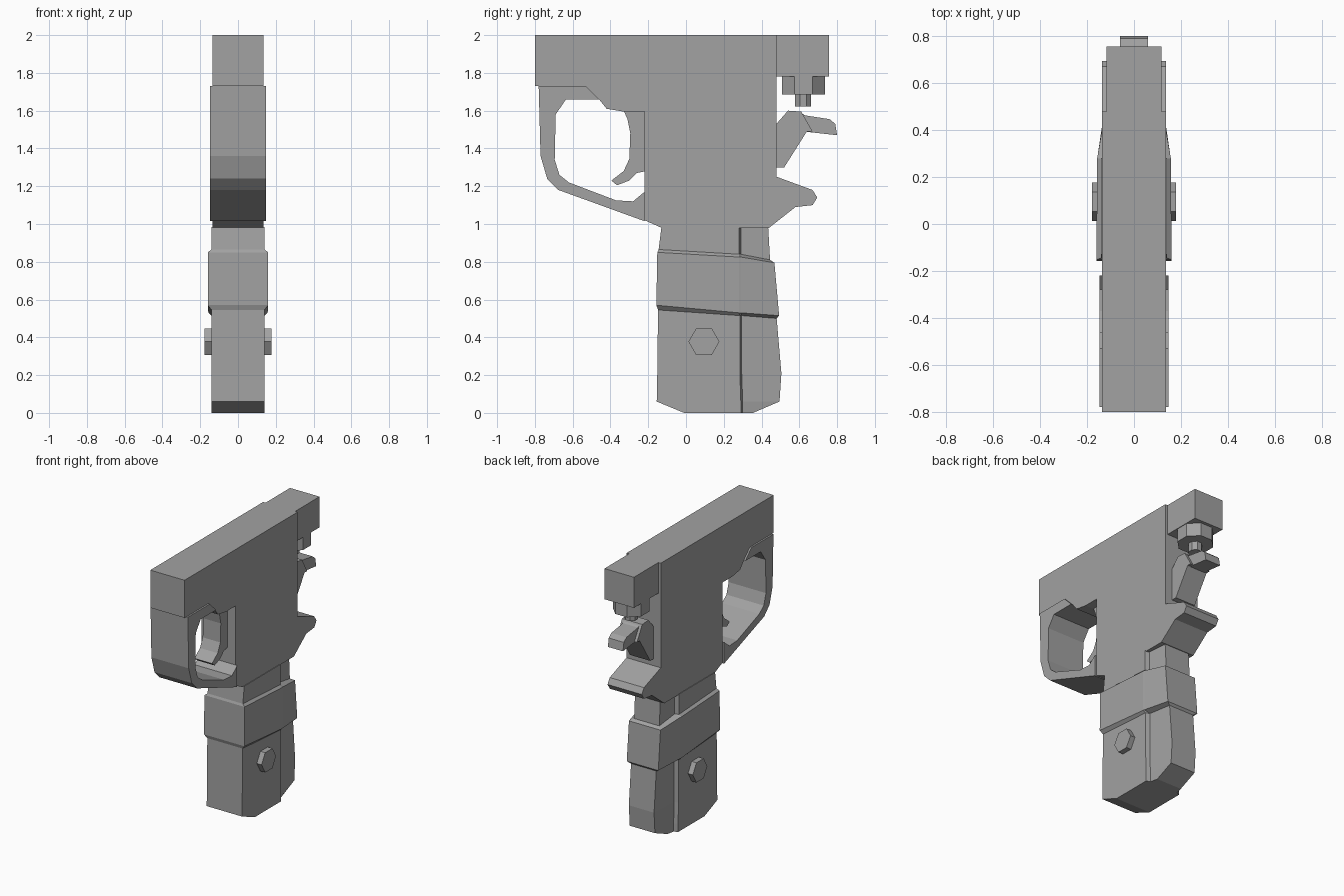
import bpy, bmesh, math
from mathutils import Matrix

if "Cube" in bpy.data.objects:
    bpy.data.objects.remove(bpy.data.objects["Cube"], do_unlink=True)

grey = bpy.data.materials.new("plain_grey")
grey.use_nodes = True
grey.diffuse_color = (0.36, 0.36, 0.36, 1)
grey.node_tree.nodes["Principled BSDF"].inputs["Base Color"].default_value = grey.diffuse_color


def finish(name, bm):
    bmesh.ops.recalc_face_normals(bm, faces=bm.faces)
    mesh = bpy.data.meshes.new(name)
    bm.to_mesh(mesh)
    bm.free()
    mesh.materials.append(grey)
    bpy.context.collection.objects.link(bpy.data.objects.new(name, mesh))


def plate(name, half, profile):
    """Side profile of (y, z) points, extruded across x."""
    bm = bmesh.new()
    face = bm.faces.new([bm.verts.new((-half, y, z)) for y, z in profile])
    ext = bmesh.ops.extrude_face_region(bm, geom=[face])
    bmesh.ops.translate(bm, vec=(2 * half, 0, 0),
                        verts=[v for v in ext["geom"] if isinstance(v, bmesh.types.BMVert)])
    finish(name, bm)


def loft(name, rings):
    """Stacked rings of (half width, y, z) points, mirrored across x."""
    bm = bmesh.new()
    loops = []
    for ring in rings:
        loops.append([bm.verts.new((x, y, z)) for x, y, z in ring] +
                     [bm.verts.new((-x, y, z)) for x, y, z in reversed(ring)])
    for low, high in zip(loops, loops[1:]):
        n = len(low)
        for i in range(n):
            j = (i + 1) % n
            bm.faces.new((low[i], low[j], high[j], high[i]))
    bm.faces.new(loops[0])
    bm.faces.new(loops[-1])
    finish(name, bm)


def bolt(name, sides, radius, depth, centre, turn=0.0, sideways=False):
    bm = bmesh.new()
    m = Matrix.Translation(centre)
    if sideways:
        m = m @ Matrix.Rotation(math.pi / 2, 4, 'Y')
    bmesh.ops.create_cone(bm, cap_ends=True, segments=sides, radius1=radius, radius2=radius,
                          depth=depth, matrix=m @ Matrix.Rotation(turn, 4, 'Z'))
    finish(name, bm)


# Main frame with the rear tang
plate("frame", 0.136, [
    (-0.8, 2), (-0.8, 1.73), (-0.53, 1.73), (-0.46, 1.66), (-0.42, 1.61), (-0.33, 1.595),
    (-0.22, 1.595), (-0.22, 1.02), (-0.13, 0.98), (0.44, 0.98), (0.58, 1.09), (0.67, 1.1),
    (0.695, 1.14), (0.67, 1.18), (0.48, 1.25), (0.48, 2)])

# Trigger guard, slightly wider than the frame
plate("trigger_guard", 0.148, [
    (-0.78, 1.73), (-0.77, 1.36), (-0.735, 1.24), (-0.675, 1.18), (-0.22, 1.015),
    (-0.22, 1.17), (-0.28, 1.12), (-0.37, 1.125), (-0.62, 1.22), (-0.67, 1.26),
    (-0.695, 1.34), (-0.69, 1.58), (-0.635, 1.66), (-0.46, 1.66), (-0.53, 1.73)])

plate("trigger", 0.07, [
    (-0.33, 1.6), (-0.21, 1.6), (-0.21, 1.28), (-0.26, 1.27), (-0.3, 1.23), (-0.365, 1.205),
    (-0.395, 1.23), (-0.33, 1.28), (-0.3, 1.345), (-0.295, 1.48), (-0.31, 1.555)])

# Hammer body and its narrower thumb spur
plate("hammer_body", 0.08, [
    (0.47, 1.52), (0.54, 1.6), (0.61, 1.595), (0.67, 1.49), (0.64, 1.49), (0.52, 1.3), (0.47, 1.3)])
plate("hammer_spur", 0.06, [
    (0.6, 1.595), (0.63, 1.575), (0.76, 1.555), (0.79, 1.53), (0.8, 1.47), (0.64, 1.488)])

# Rear block with nut and stud underneath
plate("rear_block", 0.117, [(0.47, 1.78), (0.757, 1.78), (0.757, 2), (0.47, 2)])
bolt("rear_nut", 8, 0.122, 0.1, (0, 0.622, 1.735), math.pi / 8)
bolt("rear_stud", 8, 0.046, 0.1, (0, 0.62, 1.672), math.pi / 8)


# Grip: wide front, stepped narrower back, raised band around the middle
def core(front, back, z_front, z_step, z_back, step=0.285):
    return [(0.14, front, z_front), (0.14, step, z_step),
            (0.112, step + 0.01, z_step), (0.1, back, z_back)]


def band(front, back, z_front, z_step, z_back):
    return [(0.16, front, z_front), (0.157, 0.28, z_step),
            (0.155, 0.29, z_step), (0.125, back, z_back)]


loft("grip", [
    core(-0.01, 0.355, 0, 0, 0, 0.29),
    core(-0.155, 0.495, 0.06, 0.06, 0.06, 0.29),
    core(-0.152, 0.505, 0.21, 0.21, 0.21),
    core(-0.148, 0.48, 0.545, 0.515, 0.5),
    band(-0.157, 0.493, 0.57, 0.53, 0.515),
    band(-0.152, 0.468, 0.85, 0.825, 0.795),
    core(-0.145, 0.445, 0.865, 0.84, 0.81, 0.28),
    core(-0.13, 0.435, 0.985, 0.985, 0.985, 0.28)])

bolt("grip_bolt", 6, 0.082, 0.356, (0, 0.095, 0.377), 0, True)
